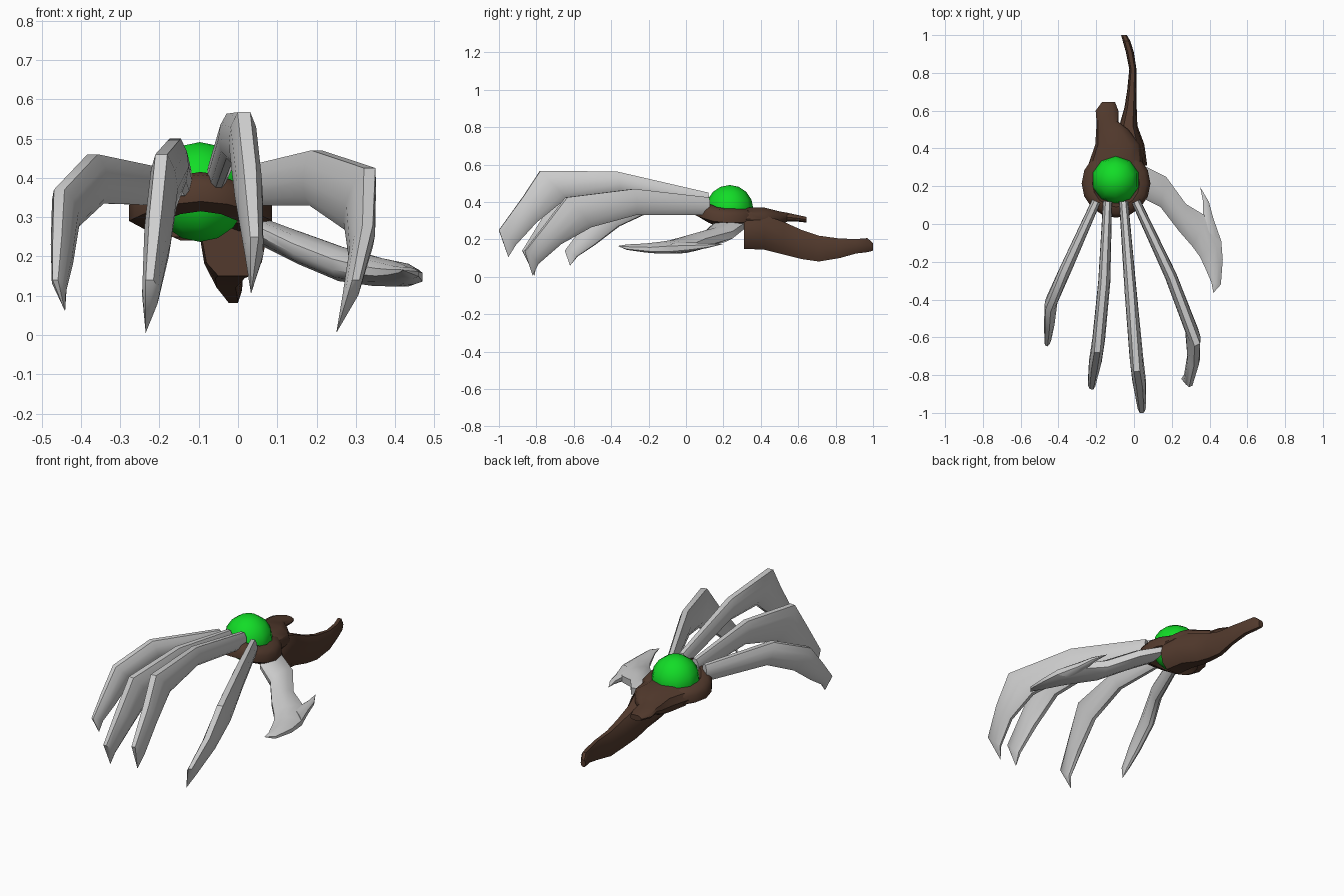
import bpy, bmesh, math
from mathutils import Vector


def material(name, col):
    m = bpy.data.materials.new(name)
    m.diffuse_color = (*col, 1)
    return m


BONE = material("pale grey", (0.62, 0.62, 0.62))
WOOD = material("dark brown", (0.085, 0.042, 0.026))
GLOW = material("bright green", (0.006, 0.72, 0.02))

BLADE = [(0, .45), (.25, .9), (.55, 1), (.85, .75), (1, .3)]
ROUND = [(0, .5), (.2, .88), (.5, 1), (.8, .88), (1, .5)]


def finish(name, bm, mat, angle=40):
    bmesh.ops.recalc_face_normals(bm, faces=bm.faces)
    me = bpy.data.meshes.new(name)
    bm.to_mesh(me)
    bm.free()
    me.materials.append(mat)
    ob = bpy.data.objects.new(name, me)
    bpy.context.collection.objects.link(ob)
    bpy.ops.object.select_all(action='DESELECT')
    ob.select_set(True)
    bpy.context.view_layer.objects.active = ob
    bpy.ops.object.shade_smooth_by_angle(angle=math.radians(angle))
    return ob


def loft(name, sections, side, mat, profile, tip=None):
    """Skin sections given as (top point, bottom point, half width)."""
    bm = bmesh.new()
    side = Vector(side).normalized()
    rings = []
    for top, bot, w in sections:
        top, bot = Vector(top), Vector(bot)
        right = [top.lerp(bot, t) + side * w * k for t, k in profile]
        left = [top.lerp(bot, t) - side * w * k for t, k in reversed(profile)]
        rings.append([bm.verts.new(p) for p in right + left])
    n = len(rings[0])
    for a, b in zip(rings, rings[1:]):
        for i in range(n):
            j = (i + 1) % n
            bm.faces.new((a[i], a[j], b[j], b[i]))
    bm.faces.new(rings[0])
    if tip:
        v = bm.verts.new(tip)
        for i in range(n):
            bm.faces.new((rings[-1][i], rings[-1][(i + 1) % n], v))
    else:
        bm.faces.new(rings[-1])
    return finish(name, bm, mat)


# Four clawed fingers
loft("outer_finger", [
    ((-.20, .12, .425), (-.20, .12, .33), .024),
    ((-.37, -.25, .46), (-.35, -.22, .335), .032),
    ((-.455, -.46, .37), (-.42, -.36, .27), .033),
    ((-.46, -.56, .25), (-.435, -.49, .17), .028),
    ((-.465, -.645, .14), (-.445, -.58, .11), .017)],
    (.9, -.42, 0), BONE, BLADE, (-.44, -.62, .06))
loft("second_finger", [
    ((-.14, .12, .44), (-.14, .12, .35), .024),
    ((-.16, -.31, .50), (-.155, -.30, .37), .032),
    ((-.195, -.68, .46), (-.18, -.55, .30), .034),
    ((-.21, -.77, .31), (-.20, -.69, .18), .034),
    ((-.225, -.875, .14), (-.22, -.80, .07), .022)],
    (1, -.1, 0), BONE, BLADE, (-.235, -.81, .005))
loft("third_finger", [
    ((-.055, .12, .45), (-.055, .12, .36), .024),
    ((-.015, -.37, .563), (-.02, -.35, .45), .032),
    ((.015, -.78, .567), (.01, -.64, .42), .036),
    ((.03, -.87, .43), (.025, -.80, .29), .036),
    ((.042, -1.0, .25), (.04, -.91, .17), .024)],
    (1, .09, 0), BONE, BLADE, (.033, -.95, .105))
loft("fourth_finger", [
    ((.01, .12, .425), (.01, .12, .33), .024),
    ((.20, -.28, .47), (.19, -.27, .33), .032),
    ((.335, -.64, .425), (.285, -.51, .265), .035),
    ((.33, -.75, .28), (.30, -.67, .175), .032),
    ((.30, -.86, .14), (.275, -.79, .07), .022)],
    (.92, .4, 0), BONE, BLADE, (.25, -.82, .005))

# Broad sickle thumb with a backward spur
loft("thumb_blade", [
    ((.05, .31, .27), (.04, .14, .27), .035),
    ((.17, .25, .225), (.14, .09, .22), .042),
    ((.275, .106, .185), (.24, -.04, .18), .045),
    ((.385, .04, .16), (.31, -.12, .165), .038),
    ((.462, -.09, .15), (.35, -.175, .16), .032),
    ((.47, -.19, .147), (.38, -.24, .16), .024),
    ((.46, -.32, .155), (.41, -.31, .163), .014)],
    (0, 0, 1), BONE, BLADE, (.42, -.365, .165))
loft("thumb_spur", [
    ((.462, -.09, .15), (.33, .0, .165), .03),
    ((.42, .03, .157), (.365, .045, .165), .022),
    ((.397, .116, .165), (.366, .118, .17), .013)],
    (0, 0, 1), BONE, ROUND, (.35, .197, .175))

# Palm ring that holds the orb, raised towards the fingers
bm = bmesh.new()
rows = []
SEG = 16
for i in range(SEG):
    a = 2 * math.pi * i / SEG
    c, s = math.cos(a), math.sin(a)
    zc = .315 + .05 * max(0, -s) ** 2
    h = .05
    prof = [(.182, -.5), (.182, .3), (.16, .85), (.125, 1), (.105, .4),
            (.105, -.6), (.135, -1)]
    rows.append([bm.verts.new((-.095 + r * c, .215 + r * s, zc + h * k))
                 for r, k in prof])
for i in range(SEG):
    p, q = rows[i], rows[(i + 1) % SEG]
    for k in range(len(p)):
        m = (k + 1) % len(p)
        bm.faces.new((p[k], p[m], q[m], q[k]))
finish("palm_ring", bm, WOOD, 50)

# Wrist stub and long curved tail


def limb(name, rows):
    loft(name, [((x, y, hi), (x, y, lo), w) for x, y, lo, hi, w in rows],
         (1, 0, 0), WOOD, ROUND)


limb("wrist_stub", [
    (-.095, .32, .25, .37, .145), (-.085, .42, .24, .37, .12),
    (-.115, .50, .27, .35, .085), (-.14, .54, .295, .343, .058),
    (-.143, .60, .295, .33, .06), (-.135, .645, .29, .32, .035)])
limb("tail", [
    (-.01, .31, .15, .32, .08), (-.02, .42, .145, .33, .075),
    (-.03, .52, .12, .295, .048), (-.018, .62, .095, .25, .032),
    (-.012, .71, .082, .22, .024), (-.006, .82, .10, .205, .019),
    (-.022, .91, .125, .202, .021), (-.04, .97, .132, .207, .02),
    (-.053, 1.0, .14, .18, .015)])

# Glowing orb
bm = bmesh.new()
bmesh.ops.create_uvsphere(bm, u_segments=10, v_segments=8, radius=.127)
bmesh.ops.translate(bm, verts=bm.verts, vec=(-.097, .233, .364))
finish("orb", bm, GLOW, 60)
